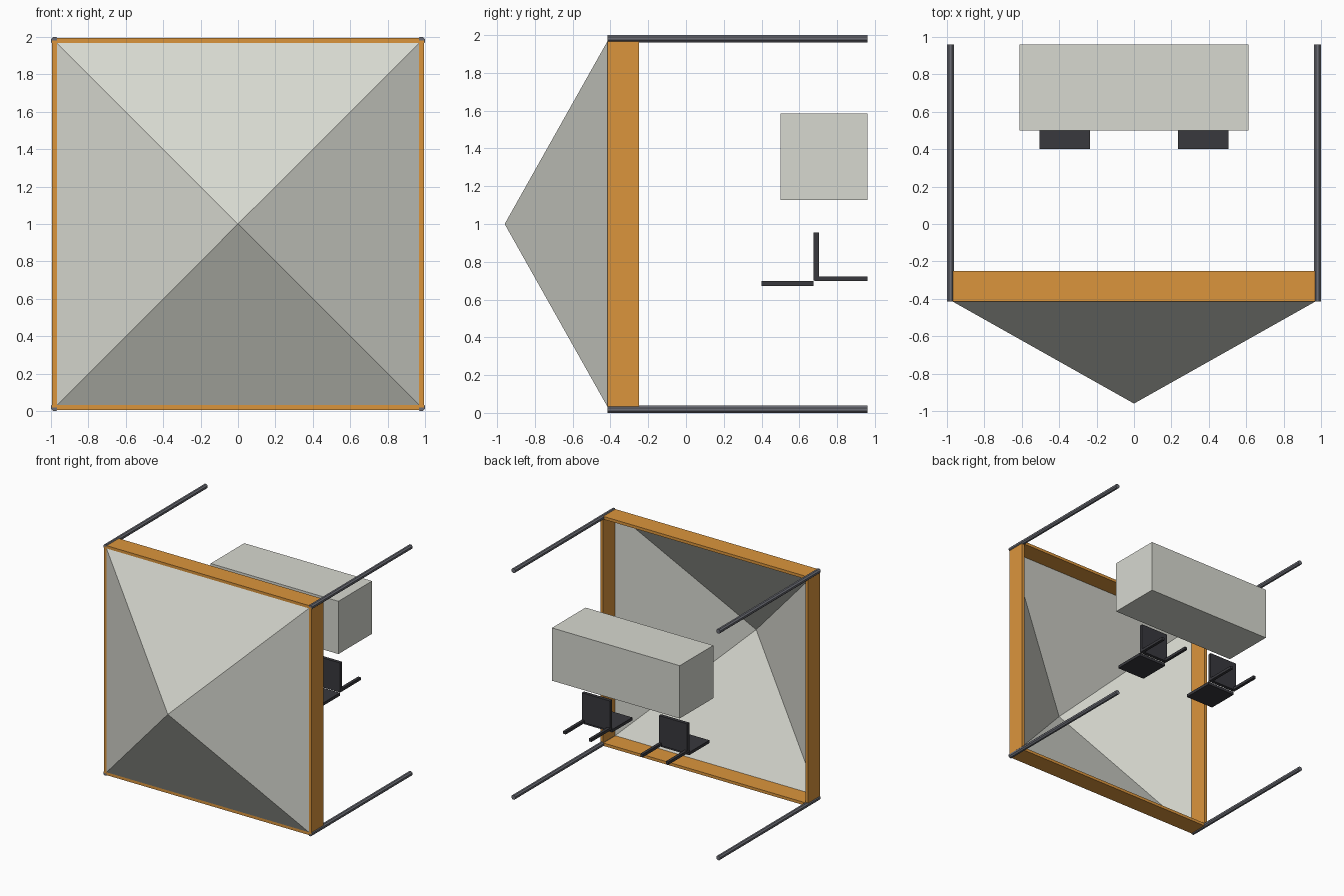
import bpy, bmesh, math
from mathutils import Matrix

if "Cube" in bpy.data.objects:
    bpy.data.objects.remove(bpy.data.objects["Cube"])


def material(name, rgb):
    m = bpy.data.materials.new(name)
    m.diffuse_color = (*rgb, 1)
    m.use_nodes = True
    m.node_tree.nodes["Principled BSDF"].inputs["Base Color"].default_value = m.diffuse_color
    return m


PALE = material("pale grey", (0.68, 0.69, 0.63))
WOOD = material("orange wood", (0.71, 0.30, 0.046))
STEEL = material("steel grey", (0.15, 0.155, 0.18))
DARK = material("charcoal", (0.040, 0.040, 0.047))


def finish(name, bm, mat):
    me = bpy.data.meshes.new(name)
    bm.to_mesh(me)
    bm.free()
    me.materials.append(mat)
    ob = bpy.data.objects.new(name, me)
    bpy.context.collection.objects.link(ob)
    return ob


def box(name, x, y, z, mat):
    """Box from (min, max) ranges on each axis."""
    bm = bmesh.new()
    size = [b - a for a, b in (x, y, z)]
    mid = [(a + b) / 2 for a, b in (x, y, z)]
    bmesh.ops.create_cube(bm, size=1, matrix=Matrix.Translation(mid) @ Matrix.Diagonal((*size, 1)))
    return finish(name, bm, mat)


FRONT, BACK, C, T = -0.415, 0.96, 0.981, 0.0125

# Pyramid nose: open four-sided shell, apex towards the front
bm = bmesh.new()
B = 0.969
base = [bm.verts.new((sx * B, FRONT, 1 + sz * B)) for sx, sz in ((-1, -1), (1, -1), (1, 1), (-1, 1))]
apex = bm.verts.new((0, -0.96, 1))
for i in range(4):
    bm.faces.new((base[i], base[(i + 1) % 4], apex))
finish("pyramid_nose", bm, PALE)

# Square frame boards
for s, side, level in ((-1, "left", "bottom"), (1, "right", "top")):
    box(f"frame_{side}", (s * C - T, s * C + T), (FRONT, -0.25), (1 - C, 1 + C), WOOD)
    box(f"frame_{level}", (-C + T, C - T), (FRONT, -0.25), (1 + s * C - T, 1 + s * C + T), WOOD)

# Corner rods running to the back
for sx, side in ((-1, "left"), (1, "right")):
    for sz, level in ((-1, "bottom"), (1, "top")):
        bm = bmesh.new()
        mat = (Matrix.Translation((sx * C, (FRONT + BACK) / 2, 1 + sz * C))
               @ Matrix.Rotation(math.pi / 2, 4, 'X') @ Matrix.Rotation(math.pi / 8, 4, 'Z'))
        bmesh.ops.create_cone(bm, cap_ends=True, segments=8, radius1=0.0205, radius2=0.0205,
                              depth=BACK - FRONT, matrix=mat)
        finish(f"rod_{level}_{side}", bm, STEEL)

# Overhead storage box
box("storage_box", (-0.612, 0.612), (0.50, BACK), (1.128, 1.585), PALE)

# Two seats, each with a backrest and a pair of support bars
for s, side in ((-1, "left"), (1, "right")):
    cx, hw = s * 0.369, 0.135
    box(f"seat_{side}", (cx - hw, cx + hw), (0.40, 0.675), (0.672, 0.697), DARK)
    box(f"backrest_{side}", (cx - hw, cx + hw), (0.675, 0.705), (0.70, 0.955), DARK)
    for k, end in ((-1, "a"), (1, "b")):
        bx = cx + k * (hw - 0.0125)
        box(f"seat_bar_{side}_{end}", (bx - 0.0125, bx + 0.0125), (0.68, BACK), (0.698, 0.722), DARK)
